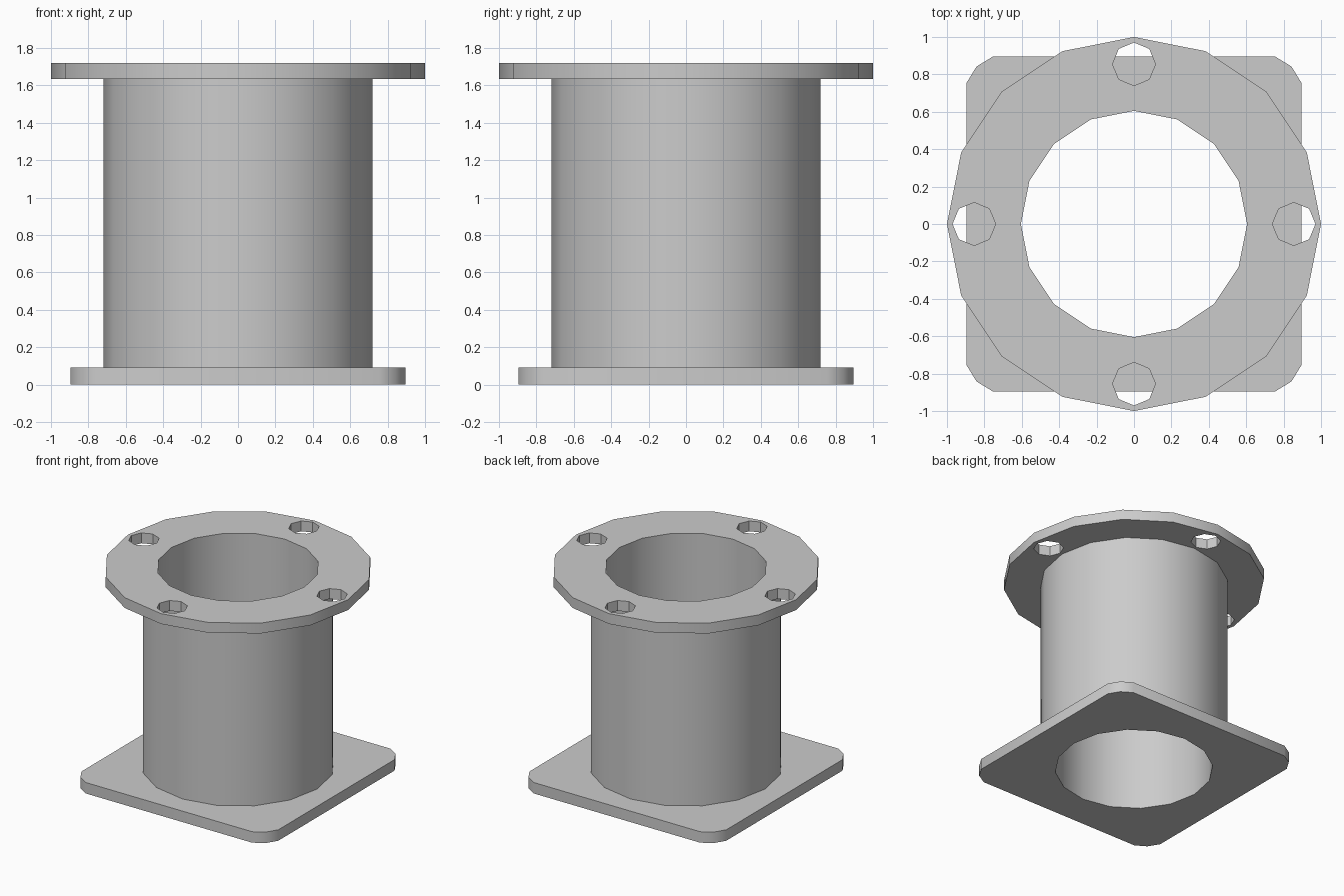
import bpy, bmesh
from math import sin, cos, pi, radians

if "Cube" in bpy.data.objects:
    bpy.data.objects.remove(bpy.data.objects["Cube"])

bm = bmesh.new()


def circle(r, n, cx=0.0, cy=0.0):
    return [(cx + r * cos(2 * pi * i / n), cy + r * sin(2 * pi * i / n)) for i in range(n)]


def wall(loop, z0, z1):
    """Vertical band of quads following a closed outline."""
    lo = [bm.verts.new((x, y, z0)) for x, y in loop]
    hi = [bm.verts.new((x, y, z1)) for x, y in loop]
    for i in range(len(loop)):
        j = (i + 1) % len(loop)
        bm.faces.new((lo[i], lo[j], hi[j], hi[i])).smooth = True


def cap(z, *loops):
    """Flat face bounded by an outline and its holes."""
    edges = []
    for loop in loops:
        vs = [bm.verts.new((x, y, z)) for x, y in loop]
        edges += [bm.edges.new((vs[i - 1], vs[i])) for i in range(len(vs))]
    bmesh.ops.triangle_fill(bm, edges=edges, use_beauty=True, use_dissolve=False,
                            normal=(0, 0, 1))


BASE_TOP, FLANGE_LOW, TOP = 0.09, 1.635, 1.72

# Outlines: bore, pipe, round flange, bolt holes, rounded square base
bore, pipe, flange = circle(0.605, 16), circle(0.72, 16), circle(1.0, 16)
bolts = [circle(0.115, 8, 0.855 * cos(a), 0.855 * sin(a))
         for a in (0, pi / 2, pi, 3 * pi / 2)]
corner = [(0.895, 0.755), (0.842, 0.842), (0.755, 0.895)]
base = []
for k in range(4):
    base += corner
    corner = [(-y, x) for x, y in corner]

# Base plate
cap(0, base, bore)
wall(base, 0, BASE_TOP)
cap(BASE_TOP, base, pipe)

# Pipe wall and through bore
wall(pipe, BASE_TOP, FLANGE_LOW)
wall(bore, 0, TOP)

# Top flange with bolt holes
cap(FLANGE_LOW, flange, pipe, *bolts)
wall(flange, FLANGE_LOW, TOP)
cap(TOP, flange, bore, *bolts)
for b in bolts:
    wall(b, FLANGE_LOW, TOP)

# Weld into one solid
bmesh.ops.remove_doubles(bm, verts=bm.verts[:], dist=0.0005)
bmesh.ops.recalc_face_normals(bm, faces=bm.faces[:])
mesh = bpy.data.meshes.new("flanged_pipe")
bm.to_mesh(mesh)
bm.free()
obj = bpy.data.objects.new("flanged_pipe", mesh)
bpy.context.collection.objects.link(obj)
bpy.context.view_layer.objects.active = obj
obj.select_set(True)
bpy.ops.object.shade_smooth_by_angle(angle=radians(40))
